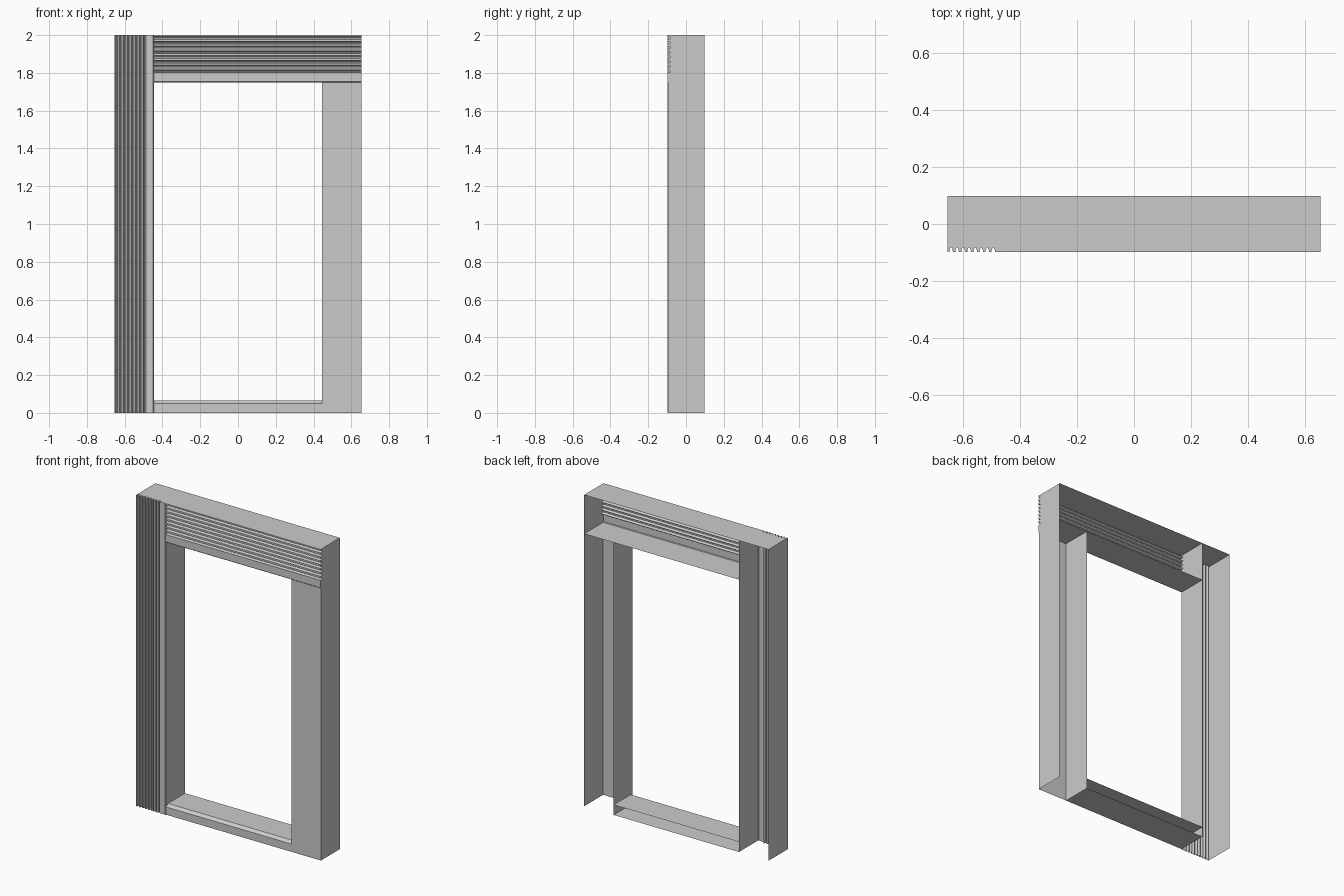
import bpy
import math

if "Cube" in bpy.data.objects:
    bpy.data.objects.remove(bpy.data.objects["Cube"])

X, D, H = 0.655, 0.098, 2.0      # half width, half depth, height
INNER = 0.445                    # half width of the opening
LINTEL = 1.75                    # underside of the header


def sheet(name, profile, place, a, b, cap_end=False):
    """Extrude an open profile from a to b, optionally closing the b end."""
    n = len(profile)
    verts = [place(u, v, a) for u, v in profile] + [place(u, v, b) for u, v in profile]
    faces = [(i, i + 1, n + i + 1, n + i) for i in range(n - 1)]
    if cap_end:
        faces.append(tuple(range(n, 2 * n)))
    mesh = bpy.data.meshes.new(name)
    mesh.from_pydata(verts, [], faces)
    mesh.update()
    obj = bpy.data.objects.new(name, mesh)
    bpy.context.collection.objects.link(obj)
    return obj


def fluted_profile(width, flutes=8, depth=0.016, steps=8):
    """Channel section: side wall, row of round flutes, plain band, side wall."""
    pitch = width * 0.805 / flutes
    pts = [(0, D), (0, -D)]
    for i in range(flutes):
        mid, r = (i + 0.62) * pitch, pitch * 0.28
        for k in range(steps + 1):
            t = math.pi * k / steps
            pts.append((mid - r * math.cos(t), -D + depth * math.sin(t)))
    pts += [(width - 0.004, -D), (width, -D + 0.004), (width, D)]
    return pts


# Fluted left jamb, open at the back and foot
sheet("fluted_jamb", fluted_profile(X - INNER),
      lambda u, v, w: (-X + u, v, w), 0, H, cap_end=True)

# Fluted header with its outer end closed
sheet("fluted_header", fluted_profile(H - LINTEL),
      lambda u, v, w: (w, v, H - u), -INNER, X, cap_end=True)

# Plain right jamb
sheet("plain_jamb", [(INNER, D), (INNER, -D + 0.004), (X, -D + 0.004), (X, D)],
      lambda u, v, w: (u, v, w), 0, LINTEL)

# Sill with a sloped front lip
sheet("sill", [(D, 0), (-D + 0.004, 0), (-D + 0.004, 0.05), (-0.075, 0.065), (D, 0.065)],
      lambda u, v, w: (w, u, v), -INNER, INNER)
